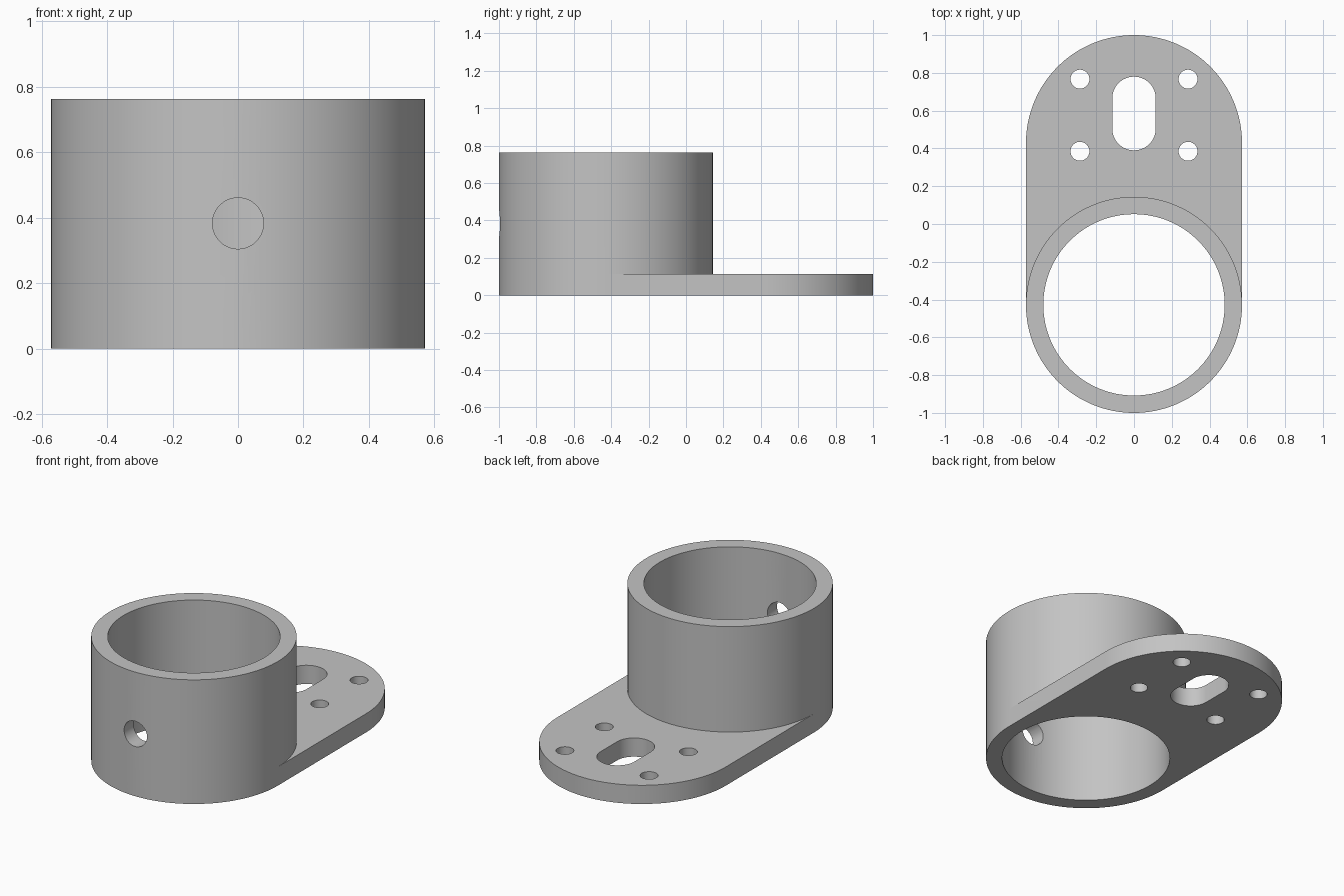
import bpy
import bmesh
from math import pi, sin, cos

cube = bpy.data.objects.get("Cube")
if cube:
    bpy.data.objects.remove(cube, do_unlink=True)

R_OUT, R_BORE = 0.572, 0.48      # socket radii
Y_RING, Y_END = -0.428, 0.428    # centres of the socket and the rounded plate end
H_RING, H_PLATE = 0.763, 0.115
SEG = 128

grey = bpy.data.materials.new("plain_grey")
grey.use_nodes = True
grey.diffuse_color = (0.55, 0.55, 0.55, 1)
grey.node_tree.nodes["Principled BSDF"].inputs["Base Color"].default_value = (0.55, 0.55, 0.55, 1)


def arc(cx, cy, r, start=0.0, sweep=2 * pi, n=SEG):
    """Points along an arc; a full turn leaves out the repeated last point."""
    count = n if sweep >= 2 * pi else n + 1
    return [(cx + r * cos(start + sweep * i / n), cy + r * sin(start + sweep * i / n))
            for i in range(count)]


def prism(name, outline, z0, z1):
    """Extrude a counter-clockwise outline from z0 to z1."""
    bm = bmesh.new()
    base = bm.faces.new([bm.verts.new((x, y, z0)) for x, y in outline])
    top = bmesh.ops.extrude_face_region(bm, geom=[base])["geom"]
    verts = [v for v in top if isinstance(v, bmesh.types.BMVert)]
    bmesh.ops.translate(bm, verts=verts, vec=(0, 0, z1 - z0))
    bmesh.ops.recalc_face_normals(bm, faces=bm.faces)
    mesh = bpy.data.meshes.new(name)
    bm.to_mesh(mesh)
    bm.free()
    mesh.materials.append(grey)
    obj = bpy.data.objects.new(name, mesh)
    bpy.context.collection.objects.link(obj)
    return obj


def combine(target, tool, operation):
    """Apply a boolean and discard the tool object."""
    mod = target.modifiers.new(operation, "BOOLEAN")
    mod.operation = operation
    mod.solver = "EXACT"
    mod.object = tool
    bpy.context.view_layer.update()
    bpy.context.view_layer.objects.active = target
    bpy.ops.object.modifier_apply(modifier=mod.name)
    bpy.data.objects.remove(tool, do_unlink=True)


# Round socket joined to a flat plate with a rounded end
bracket = prism("socket_bracket", arc(0, Y_RING, R_OUT), 0, H_RING)
plate_outline = arc(0, Y_END, R_OUT, 0, pi, SEG // 2) + [(-R_OUT, Y_RING), (R_OUT, Y_RING)]
combine(bracket, prism("plate", plate_outline, 0, H_PLATE), "UNION")

# Bore through the socket
combine(bracket, prism("bore", arc(0, Y_RING, R_BORE), -0.1, 1), "DIFFERENCE")

# Long slot in the plate
slot = arc(0, 0.665, 0.115, 0, pi, 32) + arc(0, 0.505, 0.115, pi, pi, 32)
combine(bracket, prism("slot", slot, -0.1, 0.3), "DIFFERENCE")

# Four screw holes around the slot
for x in (-0.286, 0.286):
    for y in (0.385, 0.767):
        combine(bracket, prism("screw_hole", arc(x, y, 0.05, n=40), -0.1, 0.3), "DIFFERENCE")

# Set-screw hole through the front wall of the socket
side_hole = prism("side_hole", arc(0, 0.383, 0.078, n=48), 0.7, 1.1)
side_hole.rotation_euler.x = pi / 2
combine(bracket, side_hole, "DIFFERENCE")

# Smooth the curved walls and keep the rims sharp
bpy.ops.object.select_all(action="DESELECT")
bracket.select_set(True)
bpy.context.view_layer.objects.active = bracket
bpy.ops.object.shade_smooth_by_angle(angle=pi / 6)
